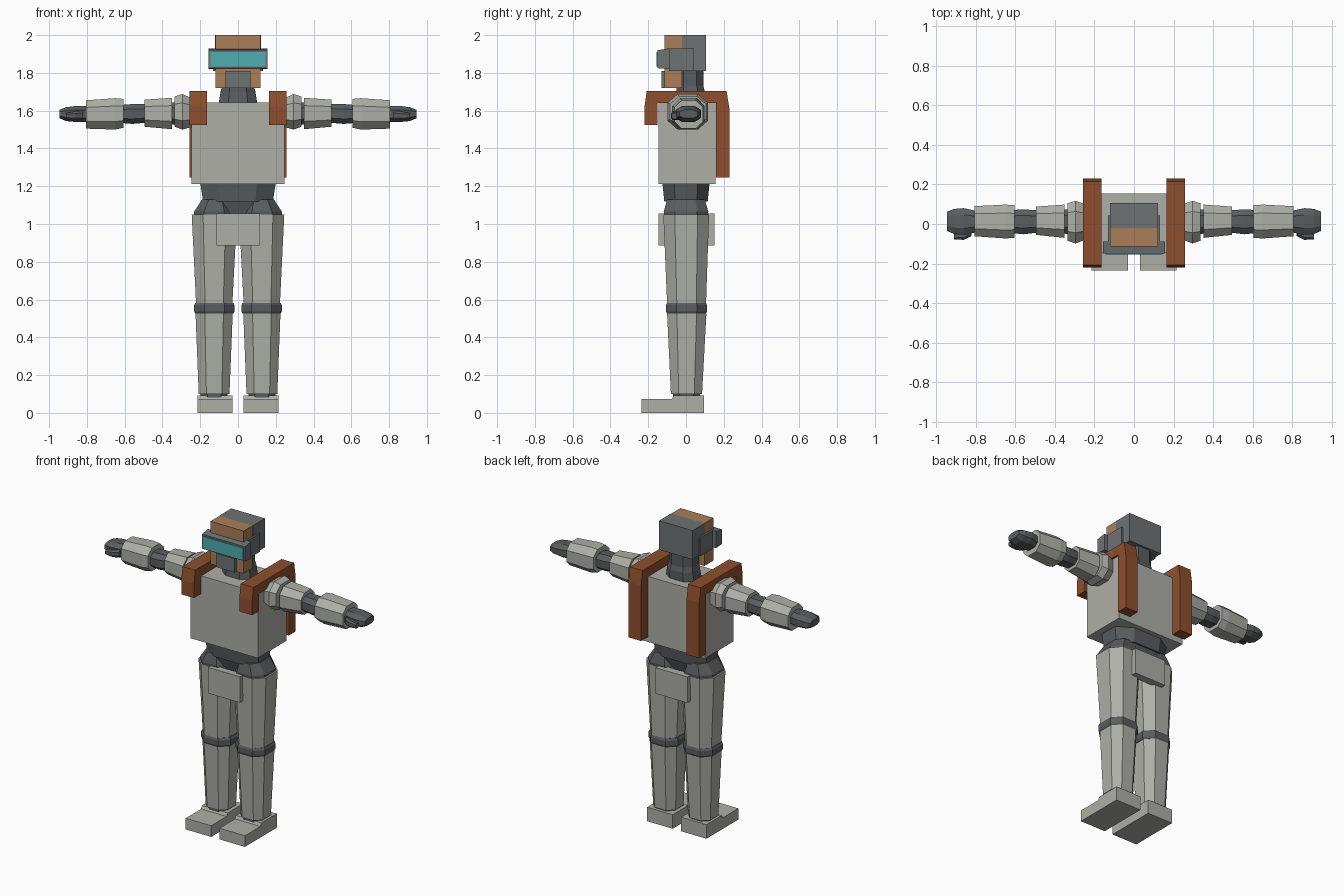
import bpy, bmesh
from mathutils import Vector

cube = bpy.data.objects.get("Cube")
if cube:
    bpy.data.objects.remove(cube)


def material(name, rgb):
    m = bpy.data.materials.new(name)
    m.use_nodes = True
    col = (*rgb, 1)
    m.diffuse_color = col
    m.node_tree.nodes["Principled BSDF"].inputs["Base Color"].default_value = col
    return m


PLATE = material("pale grey armour", (0.42, 0.43, 0.39))
SUIT = material("dark undersuit", (0.10, 0.11, 0.115))
HELMET = material("helmet grey", (0.155, 0.17, 0.175))
SKIN = material("tan skin", (0.40, 0.21, 0.10))
LEATHER = material("brown leather", (0.27, 0.078, 0.026))
GLASS = material("teal glass", (0.075, 0.42, 0.43))


def finish(name, bm, mat):
    bmesh.ops.recalc_face_normals(bm, faces=bm.faces)
    mesh = bpy.data.meshes.new(name)
    bm.to_mesh(mesh)
    bm.free()
    mesh.materials.append(mat)
    ob = bpy.data.objects.new(name, mesh)
    bpy.context.collection.objects.link(ob)
    return ob


def box(name, mat, x, y, z):
    """Box between the limits of each axis."""
    bm = bmesh.new()
    bmesh.ops.create_cube(bm, size=1)
    for v in bm.verts:
        v.co = Vector([(r[0] + r[1]) / 2 + c * (r[1] - r[0])
                       for c, r in zip(v.co, (x, y, z))])
    return finish(name, bm, mat)


def octagon(a0, a1, b0, b1, cut):
    """Rectangle with its corners cut by a share of each side."""
    ca, cb = cut * (a1 - a0), cut * (b1 - b0)
    return [(a0 + ca, b0), (a1 - ca, b0), (a1, b0 + cb), (a1, b1 - cb),
            (a1 - ca, b1), (a0 + ca, b1), (a0, b1 - cb), (a0, b0 + cb)]


def loft(name, mat, sections, axis="z", side=1, cut=0.25):
    """Eight-sided tube; each section is position, then two limits per cross axis."""
    bm = bmesh.new()
    rings = []
    for t, *limits in sections:
        ring = []
        for a, b in octagon(*limits, cut):
            p = (a * side, b, t) if axis == "z" else (t * side, a, b)
            ring.append(bm.verts.new(p))
        rings.append(ring)
    for lo, hi in zip(rings, rings[1:]):
        for i in range(8):
            j = (i + 1) % 8
            bm.faces.new((lo[i], lo[j], hi[j], hi[i]))
    bm.faces.new(rings[0])
    bm.faces.new(rings[-1])
    return finish(name, bm, mat)


def extrude_side(name, mat, profile, x0, x1):
    """Side profile of y, z points given thickness along x."""
    bm = bmesh.new()
    ends = [[bm.verts.new((x, y, z)) for y, z in profile] for x in (x0, x1)]
    n = len(profile)
    for i in range(n):
        j = (i + 1) % n
        bm.faces.new((ends[0][i], ends[0][j], ends[1][j], ends[1][i]))
    for e in ends:
        bm.faces.new(e)
    return finish(name, bm, mat)


# Head, helmet and goggles
box("face", SKIN, (-.12, .12), (-.113, -.02), (1.72, 2))
box("helmet", HELMET, (-.122, .122), (-.02, .105), (1.81, 2))
box("goggle_strap", HELMET, (-.132, .132), (-.09, .042), (1.81, 1.93))
box("jaw_mask", HELMET, (-.067, .067), (-.13, -.1), (1.72, 1.81))
extrude_side("goggles", HELMET, [(-.15, 1.825), (-.15, 1.92), (-.088, 1.93), (-.088, 1.82)], -.156, .156)
box("goggle_lens", GLASS, (-.145, .145), (-.155, -.149), (1.833, 1.91))
loft("neck", SUIT, [(1.62, -.105, .105, -.06, .1), (1.7, -.092, .092, -.05, .1),
                    (1.73, -.085, .085, -.05, .092), (1.83, -.085, .085, -.05, .092)])

# Torso, waist and pelvis
box("torso", PLATE, (-.245, .245), (-.145, .155), (1.212, 1.642))
loft("waist", SUIT, [(1.12, -.185, .185, -.115, .115), (1.22, -.2, .2, -.125, .125)])
loft("pelvis", SUIT, [(1.04, -.1, .1, -.08, .08), (1.12, -.19, .19, -.105, .105)])
for name, y in (("front", (-.145, -.1)), ("back", (.1, .15))):
    box(name + "_hip_plate", PLATE, (-.115, .115), y, (.885, 1.055))

# Shoulder strap outline: front drop, top, and long back drop
strap = [(-.22, 1.525), (-.22, 1.62), (-.208, 1.703), (.215, 1.703), (.23, 1.61),
         (.23, 1.247), (.16, 1.247), (.16, 1.64), (-.15, 1.64), (-.15, 1.525)]
shoe = [(-.235, 0), (-.235, .073), (-.075, .073), (-.065, .092), (.095, .092), (.095, 0)]

for side, label in ((1, "left_"), (-1, "right_")):
    def limb(name, mat, sections, axis="x", cut=.25):
        loft(label + name, mat, sections, axis, side, cut)

    extrude_side(label + "strap", LEATHER, strap, side * .165, side * .257)

    # Arm
    limb("shoulder", PLATE, [(.22, -.07, .09, 1.52, 1.655), (.295, -.098, .117, 1.5, 1.688),
                             (.335, -.085, .105, 1.515, 1.675)])
    limb("inner_arm", SUIT, [(.32, -.05, .075, 1.525, 1.645), (.5, -.045, .07, 1.535, 1.635),
                             (.56, -.052, .074, 1.53, 1.635), (.62, -.045, .07, 1.535, 1.63)])
    limb("upper_arm", PLATE, [(.35, -.07, .098, 1.502, 1.668), (.495, -.055, .088, 1.515, 1.658)])
    limb("forearm", PLATE, [(.605, -.07, .095, 1.51, 1.662), (.65, -.073, .098, 1.5, 1.666),
                            (.805, -.062, .09, 1.505, 1.655)])
    limb("hand", SUIT, [(.79, -.04, .065, 1.54, 1.625), (.86, -.055, .08, 1.54, 1.625),
                        (.91, -.05, .076, 1.545, 1.618), (.945, -.035, .062, 1.56, 1.605)])
    limb("thumb", SUIT, [(.82, -.06, -.02, 1.55, 1.6), (.86, -.08, -.035, 1.55, 1.597),
                         (.91, -.078, -.045, 1.555, 1.587)])

    # Leg
    limb("hip", SUIT, [(1.03, .015, .235, -.115, .115), (1.065, .02, .233, -.118, .118),
                       (1.13, .05, .19, -.1, .1)], "z")
    limb("thigh", PLATE, [(.575, .03, .222, -.1, .106), (1.05, .005, .245, -.12, .122)], "z")
    limb("knee", SUIT, [(.525, .025, .225, -.1, .106), (.538, .018, .232, -.106, .112),
                        (.57, .018, .232, -.106, .112), (.583, .025, .225, -.1, .106)], "z")
    limb("shin", PLATE, [(.1, .045, .208, -.08, .085), (.527, .028, .225, -.1, .108)], "z")
    limb("ankle", SUIT, [(.08, .055, .198, -.07, .075), (.11, .055, .198, -.07, .075)], "z")
    extrude_side(label + "foot", PLATE, shoe, side * .03, side * .215)
